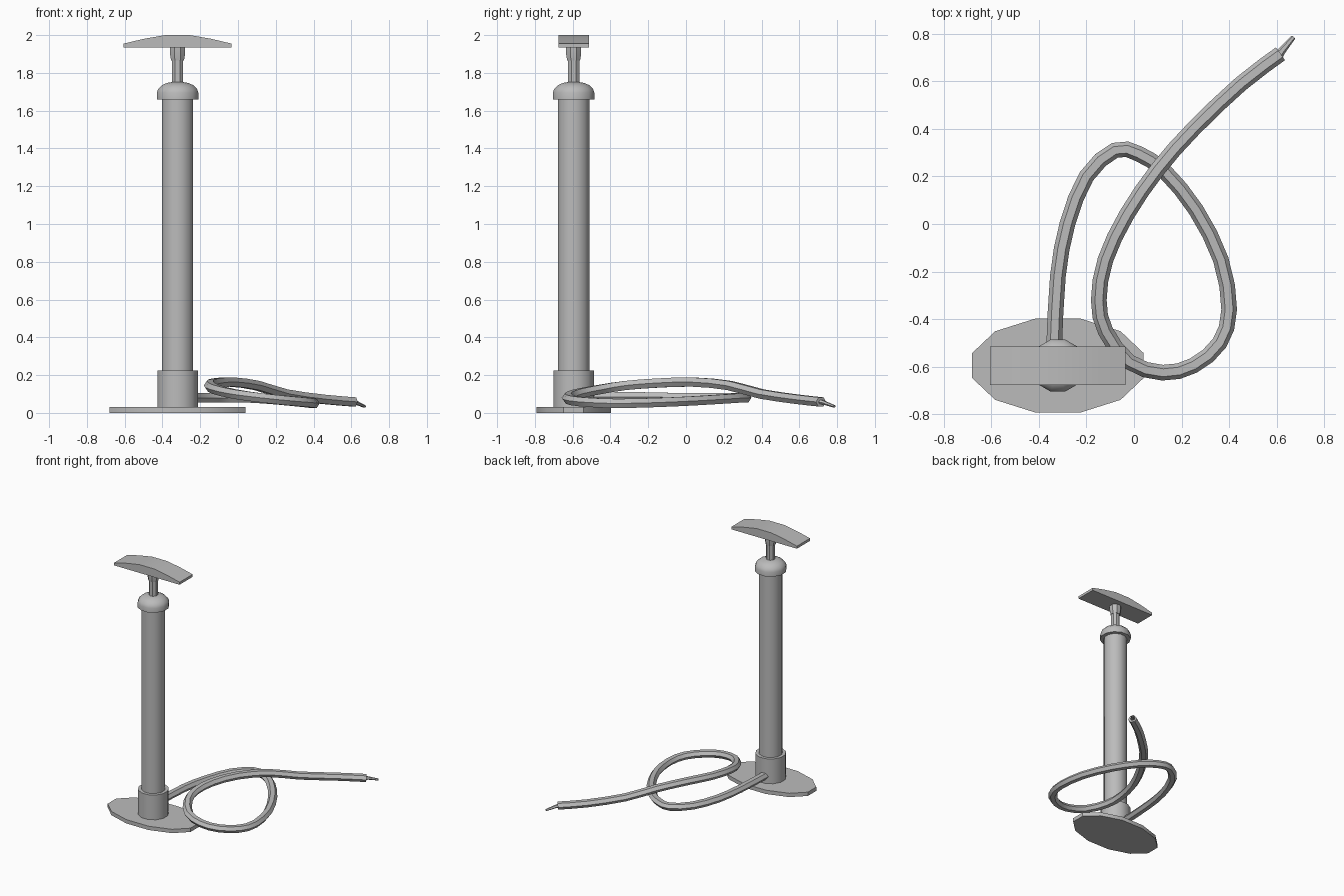
import bpy, bmesh, math
from mathutils import Vector

default = bpy.data.objects.get("Cube")
if default:
    bpy.data.objects.remove(default, do_unlink=True)

grey = bpy.data.materials.new("plain grey")
grey.use_nodes = True
grey.diffuse_color = (0.5, 0.5, 0.5, 1)
grey.node_tree.nodes["Principled BSDF"].inputs["Base Color"].default_value = (0.5, 0.5, 0.5, 1)

AXIS = Vector((-0.32, -0.595, 0))  # centre of the upright pump


def finish(name, bm, angle=35):
    """Turn a bmesh into a named grey object with sharp edges kept."""
    bmesh.ops.recalc_face_normals(bm, faces=bm.faces)
    mesh = bpy.data.meshes.new(name)
    bm.to_mesh(mesh)
    bm.free()
    mesh.materials.append(grey)
    obj = bpy.data.objects.new(name, mesh)
    bpy.context.collection.objects.link(obj)
    bpy.ops.object.select_all(action='DESELECT')
    obj.select_set(True)
    bpy.context.view_layer.objects.active = obj
    bpy.ops.object.shade_smooth_by_angle(angle=math.radians(angle))
    return obj


def skin(bm, rings):
    """Bridge equal rings of points and cap both ends."""
    loops = [[bm.verts.new(p) for p in ring] for ring in rings]
    n = len(loops[0])
    for a, b in zip(loops, loops[1:]):
        for i in range(n):
            j = (i + 1) % n
            bm.faces.new((a[i], a[j], b[j], b[i]))
    bm.faces.new(loops[0])
    bm.faces.new(loops[-1])


def turned(name, profile, sides=12, stretch=1.0):
    """Upright part from (half width, height) pairs, flats facing front and sides."""
    step = 2 * math.pi / sides
    grow = 1 / math.cos(step / 2)
    rings = [[AXIS + Vector((r * grow * math.cos((i + 0.5) * step),
                             r * grow * stretch * math.sin((i + 0.5) * step), z))
              for i in range(sides)] for r, z in profile]
    bm = bmesh.new()
    skin(bm, rings)
    return finish(name, bm)


def sweep(name, path, sizes, sides=6, squash=0.85):
    """Tube along a path, kept level, with one radius per point."""
    rings = []
    for k, p in enumerate(path):
        along = (path[min(k + 1, len(path) - 1)] - path[max(k - 1, 0)]).normalized()
        side = along.cross(Vector((0, 0, 1))).normalized()
        up = side.cross(along)
        rings.append([p + sizes[k] * (side * math.cos(t) + up * squash * math.sin(t))
                      for t in (2 * math.pi * i / sides for i in range(sides))])
    bm = bmesh.new()
    skin(bm, rings)
    return finish(name, bm)


def smooth_path(points):
    """Add a rounded midpoint between neighbouring points."""
    out = []
    last = len(points) - 1
    for i in range(last):
        a, b = points[i], points[i + 1]
        before, after = points[max(i - 1, 0)], points[min(i + 2, last)]
        out += [a, (9 * (a + b) - before - after) / 16]
    return out + [points[-1]]


# Foot plate and upright body
turned("foot_plate", [(0.36, 0), (0.36, 0.03)], stretch=0.547)
turned("base_socket", [(0.107, 0.03), (0.107, 0.225)])
turned("barrel", [(0.083, 0.2), (0.083, 1.68)])
turned("barrel_cap", [(0.11, 1.66), (0.11, 1.695), (0.103, 1.715),
                      (0.083, 1.735), (0.055, 1.747), (0.025, 1.752)])

# Plunger rod and its collar under the grip
turned("plunger_rod", [(0.03, 1.74), (0.03, 1.88)], sides=8)
turned("handle_collar", [(0.034, 1.865), (0.04, 1.9), (0.04, 1.94)], sides=8)

# Arched grip: a mirrored outline pulled from front to back
half = [(0.285, 1.935), (0.285, 1.955), (0.18, 1.98), (0.065, 2.0)]
outline = half + [(-x, z) for x, z in reversed(half)]
grip = bmesh.new()
skin(grip, [[AXIS + Vector((x, y, z)) for x, z in outline] for y in (-0.081, 0.081)])
finish("handle_grip", grip)

# Looped hose from the socket to the nozzle
hose_points = [Vector(p) for p in (
    (-0.335, -0.5, 0.085), (-0.32, -0.22, 0.085), (-0.28, 0, 0.08), (-0.2, 0.2, 0.08),
    (-0.08, 0.31, 0.08), (0.02, 0.295, 0.08), (0.13, 0.22, 0.075), (0.26, 0.06, 0.065),
    (0.365, -0.15, 0.055), (0.4, -0.36, 0.05), (0.36, -0.5, 0.055), (0.25, -0.595, 0.065),
    (0.12, -0.625, 0.08), (-0.02, -0.58, 0.1), (-0.12, -0.45, 0.125), (-0.148, -0.32, 0.145),
    (-0.12, -0.15, 0.158), (-0.03, 0.04, 0.163), (0.1, 0.23, 0.145), (0.25, 0.4, 0.1),
    (0.45, 0.59, 0.072), (0.615, 0.715, 0.058))]
path = smooth_path(hose_points)
sweep("hose", path, [0.033] * len(path))

# Tapered nozzle at the hose end
nozzle = [Vector(p) for p in ((0.6, 0.7, 0.06), (0.622, 0.728, 0.055), (0.67, 0.785, 0.034))]
sweep("nozzle", nozzle, [0.022, 0.016, 0.01], squash=0.7)
